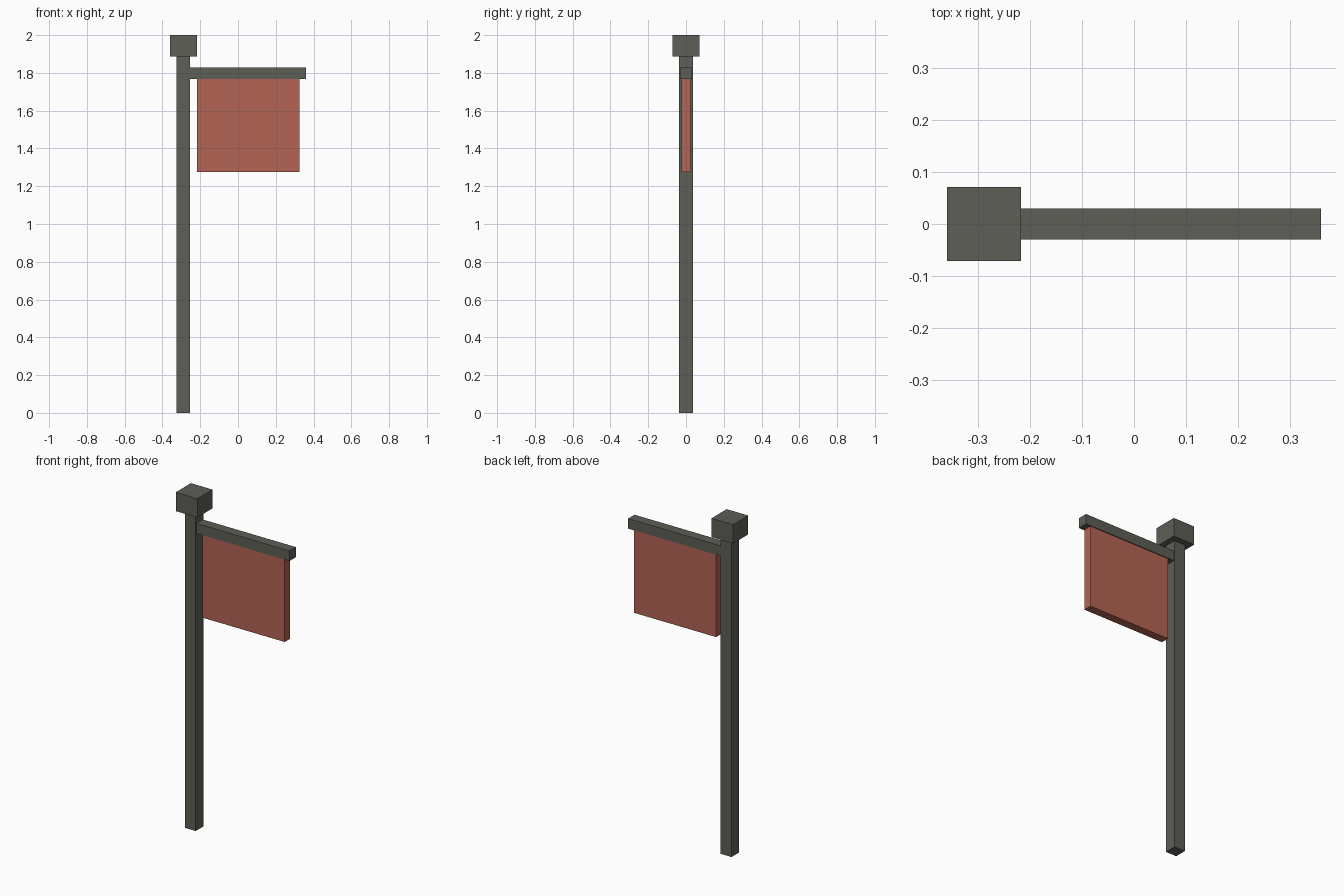
import bpy

cube = bpy.data.objects.get("Cube")
if cube:
    bpy.data.objects.remove(cube, do_unlink=True)


def make_material(name, rgb):
    mat = bpy.data.materials.new(name)
    mat.use_nodes = True
    color = (*rgb, 1.0)
    mat.diffuse_color = color
    shader = next(n for n in mat.node_tree.nodes if n.type == 'BSDF_PRINCIPLED')
    shader.inputs["Base Color"].default_value = color
    return mat


def box(name, x, y, z, mat):
    """Box spanning the given (low, high) range on each axis."""
    spans = (x, y, z)
    bpy.ops.mesh.primitive_cube_add(size=1)
    obj = bpy.context.object
    obj.name = name
    obj.location = [(lo + hi) / 2 for lo, hi in spans]
    obj.scale = [hi - lo for lo, hi in spans]
    bpy.ops.object.transform_apply(location=False, rotation=False, scale=True)
    obj.data.materials.append(mat)
    return obj


dark_grey = make_material("dark grey", (0.112, 0.112, 0.095))
brick_red = make_material("brick red", (0.45, 0.127, 0.089))

# Upright post with a block cap
box("post", (-0.325, -0.253), (-0.036, 0.036), (0, 1.89), dark_grey)
box("post_cap", (-0.36, -0.218), (-0.071, 0.071), (1.888, 2), dark_grey)

# Crossarm and the hanging panel below it
box("crossarm", (-0.27, 0.36), (-0.03, 0.03), (1.768, 1.828), dark_grey)
box("hanging_panel", (-0.216, 0.325), (-0.025, 0.025), (1.275, 1.77), brick_red)
